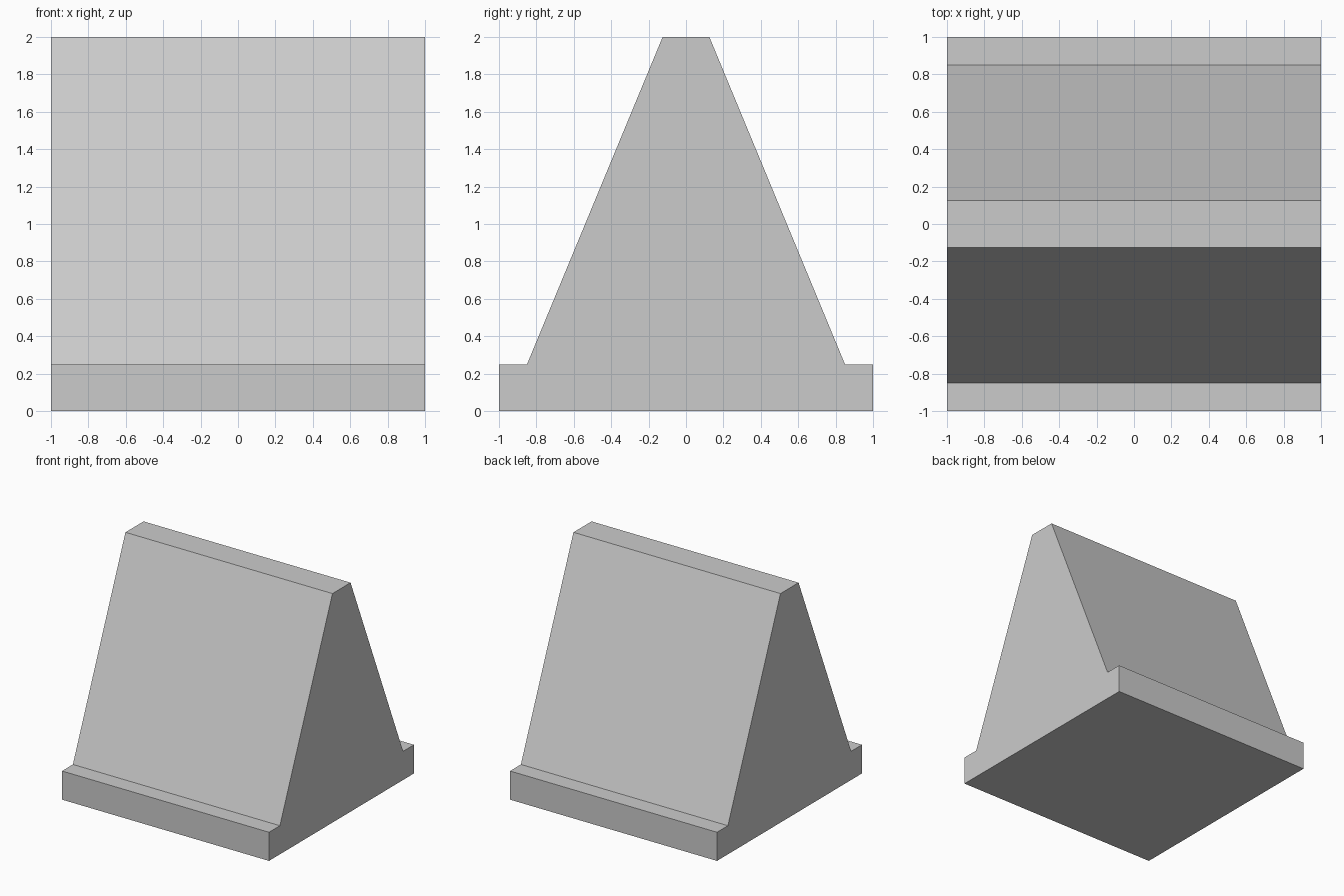
import bpy
import bmesh

if "Cube" in bpy.data.objects:
    bpy.data.objects.remove(bpy.data.objects["Cube"])

# Half of the side profile (y, z), mirrored to make the full outline
half = [(1.0, 0.0), (1.0, 0.25), (0.85, 0.25), (0.125, 2.0)]
profile = half + [(-y, z) for y, z in reversed(half)]

# Sloped barrier block: profile extruded along x
bm = bmesh.new()
face = bm.faces.new([bm.verts.new((-1.0, y, z)) for y, z in profile])
result = bmesh.ops.extrude_face_region(bm, geom=[face], use_keep_orig=True)
new_verts = [g for g in result["geom"] if isinstance(g, bmesh.types.BMVert)]
bmesh.ops.translate(bm, verts=new_verts, vec=(2.0, 0.0, 0.0))
bmesh.ops.recalc_face_normals(bm, faces=bm.faces)

mesh = bpy.data.meshes.new("sloped_block")
bm.to_mesh(mesh)
bm.free()
block = bpy.data.objects.new("sloped_block", mesh)
bpy.context.collection.objects.link(block)
